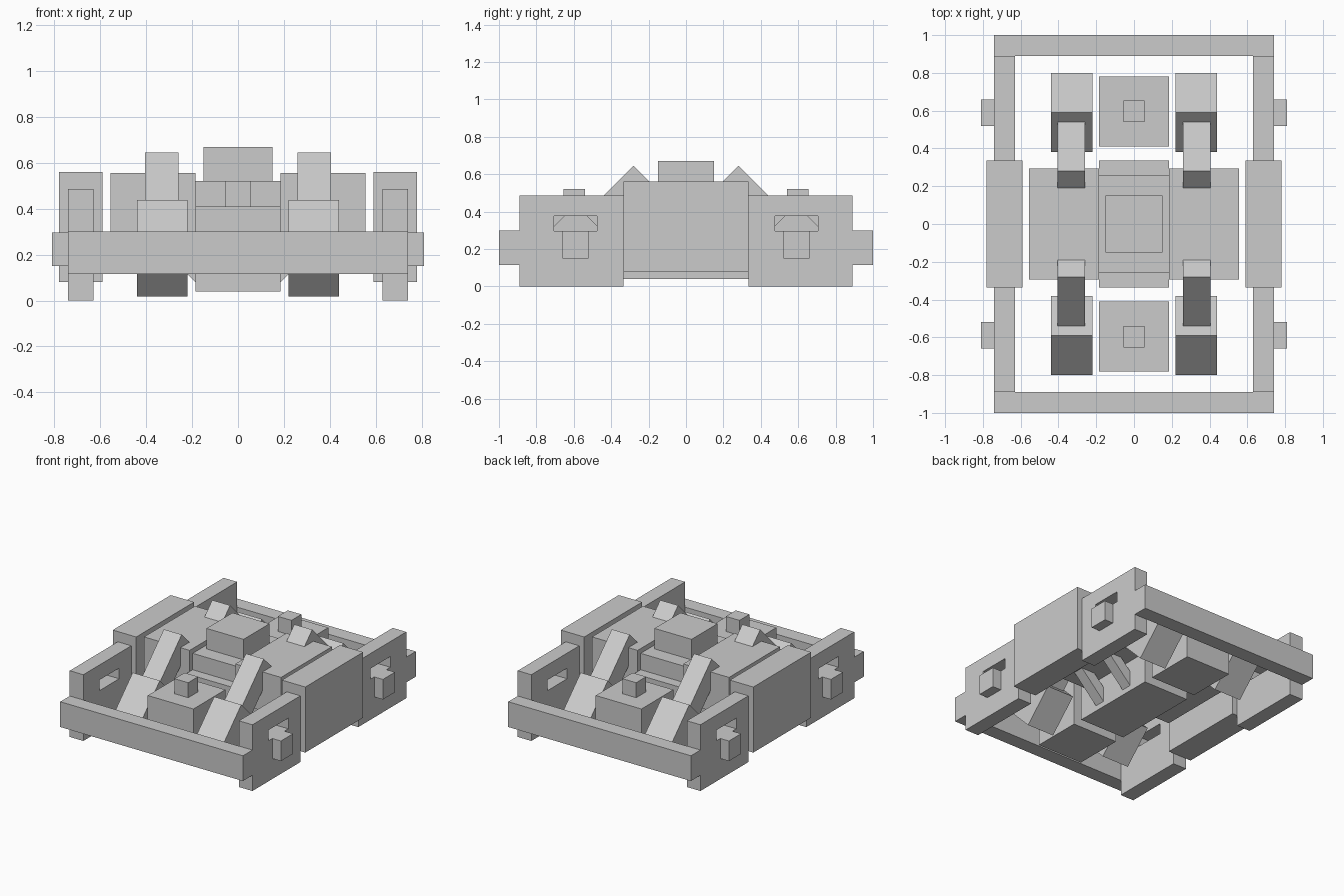
import bpy, bmesh
from itertools import product

if "Cube" in bpy.data.objects:
    bpy.data.objects.remove(bpy.data.objects["Cube"])


def make(name, bm):
    bmesh.ops.recalc_face_normals(bm, faces=bm.faces)
    me = bpy.data.meshes.new(name)
    bm.to_mesh(me)
    bm.free()
    ob = bpy.data.objects.new(name, me)
    bpy.context.collection.objects.link(ob)
    return ob


def prism(name, pts, a, b, axis):
    """Extrude a closed 2D profile from a to b along x or y (second profile value is z)."""
    bm = bmesh.new()
    place = (lambda p, t: (t, p[0], p[1])) if axis == 'x' else (lambda p, t: (p[0], t, p[1]))
    face = bm.faces.new([bm.verts.new(place(p, a)) for p in pts])
    ext = bmesh.ops.extrude_face_region(bm, geom=[face])
    d = (b - a, 0, 0) if axis == 'x' else (0, b - a, 0)
    bmesh.ops.translate(bm, vec=d, verts=[v for v in ext['geom'] if isinstance(v, bmesh.types.BMVert)])
    return make(name, bm)


def box(name, x, y, z):
    """Box from (min, max) ranges; order of each pair is free."""
    (x0, x1), (y0, y1) = sorted(x), sorted(y)
    return prism(name, [(y0, z[0]), (y1, z[0]), (y1, z[1]), (y0, z[1])], x0, x1, 'x')


def side(s, a, b):
    return (s * a, s * b)


# Centre block: lower step, upper step, pivot
box("centre_block_lower", (-.185, .185), (-.335, .335), (.04, .40))
box("centre_block_upper", (-.185, .185), (-.26, .26), (.40, .52))
box("centre_pivot", (-.15, .15), (-.15, .15), (.52, .67))

# Parts at each end
for sy in (-1, 1):
    box("end_beam", (-.74, .74), side(sy, .89, 1), (.115, .30))
    box("motor_block", (-.185, .185), side(sy, .41, .78), (.04, .41))
    box("motor_cap", (-.055, .055), side(sy, .54, .655), (.41, .52))

# Parts on each side
for sx in (-1, 1):
    box("bolster_arm", side(sx, .185, .555), (-.295, .295), (.27, .555))
    box("side_block", side(sx, .59, .78), (-.335, .335), (.08, .56))

# Parts at each corner
for sx, sy in product((-1, 1), repeat=2):
    # Side frame with a window over the axle box
    frame = box("side_frame", side(sx, .63, .74), side(sy, .335, .89), (0, .485))
    cutter = box("window_cutter", side(sx, .60, .78), side(sy, .475, .705), (.297, .375))
    cutter.hide_render = True
    cutter.hide_set(True)
    mod = frame.modifiers.new("window", 'BOOLEAN')
    mod.operation, mod.object, mod.solver = 'DIFFERENCE', cutter, 'EXACT'
    box("axle_box", side(sx, .63, .81), side(sy, .52, .66), (.15, .297))

    # Tilted square block, and the brace leaning from it to the bolster
    prism("tilted_block", [(sy * y, z) for y, z in
          [(.59, .437), (.80, .227), (.59, .017), (.38, .227)]], sx * .22, sx * .44, 'x')
    prism("brace", [(sy * y, z) for y, z in
          [(.28, .645), (.54, .385), (.434, .279), (.174, .539)]], sx * .26, sx * .405, 'x')

    # Short diagonal strut under the bolster arm
    prism("under_strut", [(sx * x, z) for x, z in
          [(.185, .08), (.375, .27), (.265, .27), (.185, .19)]], sy * .10, sy * .18, 'y')
